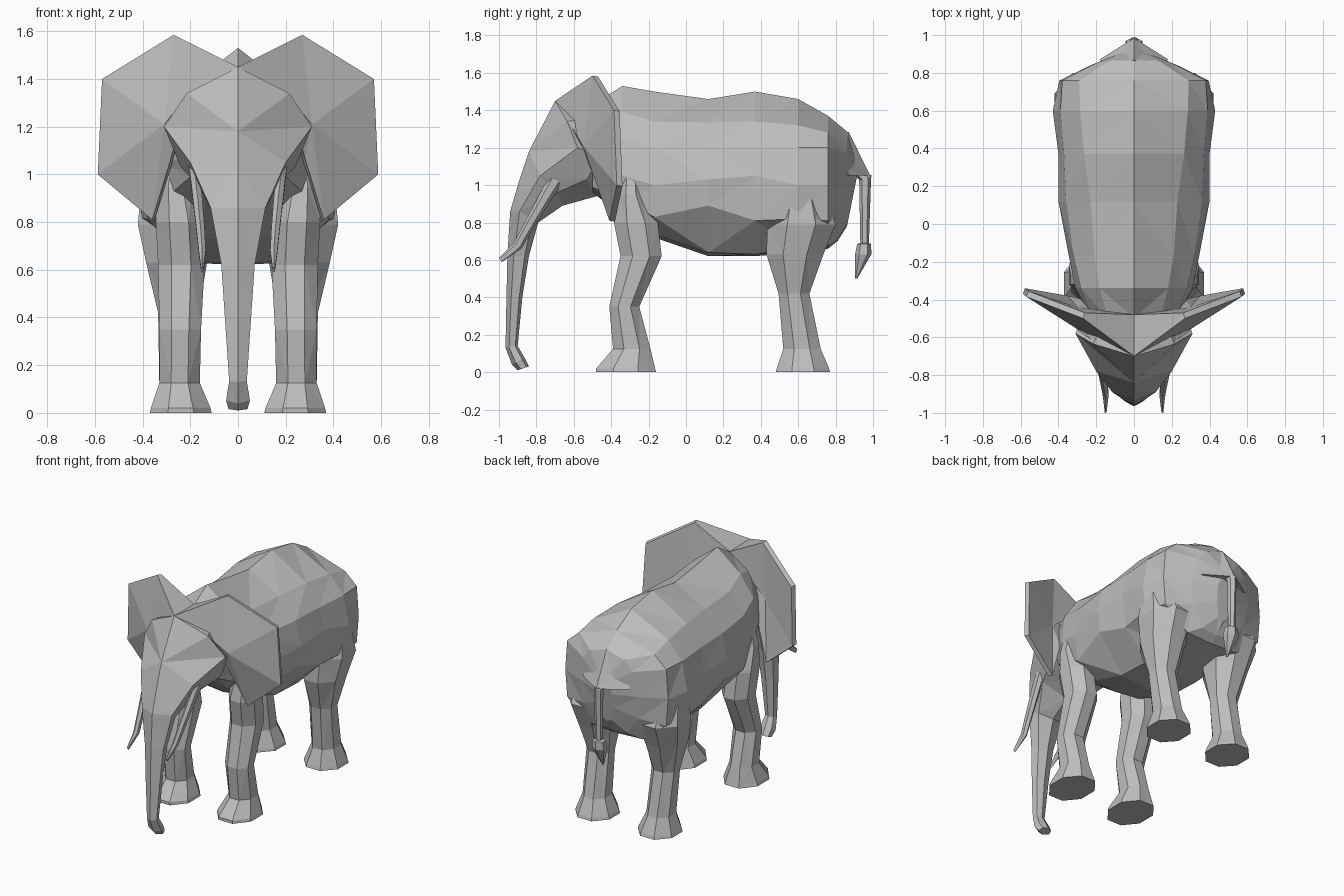
import bpy, bmesh, math

grey = bpy.data.materials.new("elephant grey")
grey.diffuse_color = (0.52, 0.52, 0.52, 1)


def finish(name, bm):
    bmesh.ops.recalc_face_normals(bm, faces=bm.faces)
    mesh = bpy.data.meshes.new(name)
    bm.to_mesh(mesh)
    bm.free()
    mesh.materials.append(grey)
    ob = bpy.data.objects.new(name, mesh)
    bpy.context.collection.objects.link(ob)
    return ob


def loft(name, rings):
    """Skin a list of closed rings and cap both ends."""
    bm = bmesh.new()
    loops = [[bm.verts.new(p) for p in r] for r in rings]
    n = len(loops[0])
    for a, b in zip(loops, loops[1:]):
        for i in range(n):
            j = (i + 1) % n
            bm.faces.new((a[i], a[j], b[j], b[i]))
    bm.faces.new(loops[0])
    bm.faces.new(loops[-1])
    bmesh.ops.triangulate(bm, faces=[f for f in bm.faces if len(f.verts) > 3],
                          quad_method='SHORT_EDGE')
    return finish(name, bm)


def mirrored(half):
    """Complete a half ring whose first and last points lie on x = 0."""
    return half + [(-x, y, z) for x, y, z in half[-2:0:-1]]


def polygon(z, y0, y1, x0, x1, n=8, tilt=0.0):
    """Horizontal n-sided ring filling a box; tilt lifts its rear side."""
    cx, cy, rx, ry = (x0 + x1) / 2, (y0 + y1) / 2, (x1 - x0) / 2, (y1 - y0) / 2
    k = 1 / math.cos(math.pi / n)
    out = []
    for i in range(n):
        a = 2 * math.pi * (i + 0.5) / n
        s = math.sin(a) * k
        out.append((cx + rx * k * math.cos(a), cy + ry * s, z + tilt * s))
    return out


# Body: cross-sections from neck to rump (y, lean, half profile of x and z)
sections = [
    (-.50, 0, [(0, 1.43), (.14, 1.35), (.22, 1.2), (.23, 1.07), (.20, .99), (.10, .96), (0, .96)]),
    (-.34, 0, [(0, 1.53), (.18, 1.39), (.28, 1.25), (.31, 1.05), (.28, .92), (.15, .85), (0, .84)]),
    (-.17, 0, [(0, 1.50), (.21, 1.34), (.32, 1.2), (.345, 1.0), (.32, .83), (.18, .74), (0, .72)]),
    (.12, 0, [(0, 1.46), (.23, 1.335), (.36, 1.2), (.40, 1.03), (.38, .89), (.20, .64), (0, .62)]),
    (.37, 0, [(0, 1.50), (.265, 1.34), (.37, 1.2), (.40, 1.05), (.38, .81), (.20, .63), (0, .62)]),
    (.60, 0, [(0, 1.46), (.285, 1.32), (.39, 1.2), (.43, 1.0), (.41, .82), (.20, .66), (0, .64)]),
    (.76, 0, [(0, 1.37), (.29, 1.28), (.38, 1.2), (.395, 1.0), (.38, .81), (.20, .67), (0, .66)]),
    (.84, .1, [(0, 1.28), (.13, 1.24), (.19, 1.17), (.23, 1.0), (.21, .84), (.12, .71), (0, .70)]),
    (.905, .2, [(0, 1.10), (.03, 1.08), (.05, 1.05), (.07, 1.0), (.06, .9), (.03, .80), (0, .78)]),
]
loft("body", [mirrored([(x, y + lean * (z - 1), z) for x, z in prof])
              for y, lean, prof in sections])

# Rump fold overhanging the root of the tail
loft("rump_fold", [[(-.18, .872, 1.05), (0, .985, 1.05), (.18, .872, 1.05), (0, .80, 1.05)],
                   [(-.14, .80, 1.23), (0, .87, 1.285), (.14, .80, 1.23), (0, .78, 1.2)]])

# Trunk and head: half rings from the trunk tip up to the back of the skull
trunk = [  # front y, front z, back y, back z, half width
    (-.90, .01, -.84, .03, .04), (-.93, .04, -.865, .08, .05),
    (-.965, .13, -.90, .14, .037), (-.96, .40, -.875, .40, .055),
    (-.955, .62, -.84, .62, .07),
]
rings = [mirrored([(0, fy, fz),
                   (w, fy + .3 * (by - fy), fz + .3 * (bz - fz)),
                   (.85 * w, fy + .8 * (by - fy), fz + .8 * (bz - fz)),
                   (0, by, bz)]) for fy, fz, by, bz, w in trunk]
rings += [mirrored(h) for h in (
    [(0, -.94, .86), (.115, -.89, .86), (.095, -.82, .82), (0, -.79, .80)],
    [(0, -.89, 1.03), (.20, -.78, 1.05), (.17, -.69, .96), (0, -.66, .89)],
    [(0, -.84, 1.18), (.31, -.58, 1.20), (.24, -.53, 1.03), (0, -.48, .94)],
    [(0, -.70, 1.45), (.215, -.635, 1.34), (.26, -.46, 1.15), (0, -.40, 1.0)],
    [(0, -.48, 1.43), (.15, -.48, 1.36), (.20, -.42, 1.2), (0, -.38, 1.05)],
)]
loft("head_and_trunk", rings)

# Ears: faceted fans with a thin back
outline = [(0, -.70, 1.45), (.27, -.50, 1.585), (.57, -.385, 1.40), (.588, -.37, 1.0),
           (.36, -.41, .81), (.28, -.50, 1.07), (.21, -.625, 1.33)]
back_depth = [.22, .03, .03, .03, .03, .10, .14]
for side, label in ((1, "left"), (-1, "right")):
    bm = bmesh.new()
    front = [bm.verts.new((side * x, y, z)) for x, y, z in outline]
    back = [bm.verts.new((side * max(x - .01, 0), y + d, z - .005))
            for (x, y, z), d in zip(outline, back_depth)]
    hub_f = bm.verts.new((side * .31, -.55, 1.21))
    hub_b = bm.verts.new((side * .30, -.44, 1.21))
    for i in range(len(front)):
        j = (i + 1) % len(front)
        bm.faces.new((front[i], front[j], hub_f))
        bm.faces.new((back[j], back[i], hub_b))
        bm.faces.new((front[j], front[i], back[i], back[j]))
    finish(label + "_ear", bm)

# Legs: stacked octagons (z, y0, y1, x0, x1)
front_leg = [(0, -.48, -.16, .11, .37), (.02, -.48, -.165, .115, .365),
             (.125, -.39, -.19, .16, .33), (.35, -.41, -.25, .155, .33),
             (.62, -.35, -.13, .14, .335), (.80, -.385, -.15, .15, .345),
             (.95, -.36, -.23, .19, .335), (1.10, -.34, -.25, .20, .30)]
hind_leg = [(0, .48, .77, .11, .37), (.02, .485, .765, .115, .365),
            (.125, .52, .72, .16, .33), (.42, .495, .66, .165, .335),
            (.63, .43, .735, .13, .385), (.79, .435, .80, .09, .42),
            (1.0, .51, .72, .12, .40)]
for label, leg in (("front", front_leg), ("hind", hind_leg)):
    for side, name in ((1, "left"), (-1, "right")):
        loft(f"{name}_{label}_leg",
             [[(side * x, y, z) for x, y, z in polygon(*r)] for r in leg])

# Tusks: hugging the trunk, then hooking forward at the tip
tusk = [(1.03, -.73, -.66, .165, .205), (.90, -.80, -.745, .15, .19),
        (.77, -.87, -.825, .14, .175), (.675, -.92, -.88, .135, .165),
        (.60, -1.0, -.985, .145, .155)]
for side, name in ((1, "left"), (-1, "right")):
    loft(name + "_tusk", [[(side * x, y, z) for x, y, z in polygon(*r, n=6, tilt=-.01)]
                          for r in tusk])

# Tail with tuft
tail = [(1.055, .90, .985, -.025, .025), (1.03, .93, .985, -.025, .025),
        (.69, .935, .975, -.02, .02), (.685, .92, .985, -.04, .04),
        (.63, .91, .985, -.045, .045), (.50, .905, .915, -.005, .005)]
loft("tail", [polygon(*r, n=6) for r in tail])
